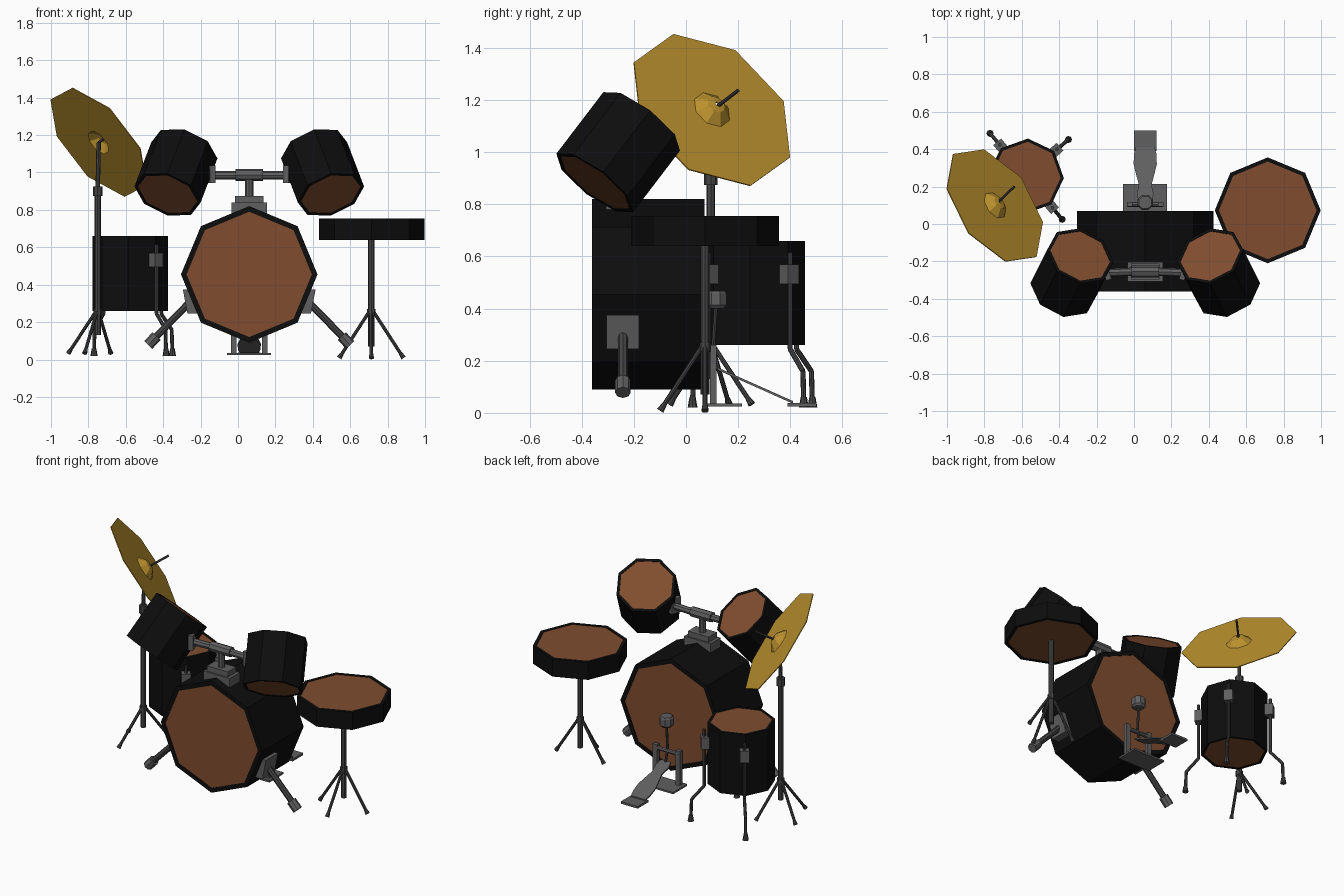
import bpy, bmesh, math
from mathutils import Vector, Matrix

if "Cube" in bpy.data.objects:
    bpy.data.objects.remove(bpy.data.objects["Cube"])


def material(name, r, g, b):
    m = bpy.data.materials.new(name)
    m.diffuse_color = (r, g, b, 1)
    m.use_nodes = True
    m.node_tree.nodes["Principled BSDF"].inputs["Base Color"].default_value = m.diffuse_color
    return m


BLACK = material("shell black", .004, .004, .004)
BROWN = material("head brown", .215, .075, .028)
GOLD = material("cymbal gold", .51, .29, .028)
STEEL = material("bracket grey", .115, .115, .115)
DARK = material("rod dark grey", .06, .06, .06)


def finish(name, bm, *mats):
    bmesh.ops.recalc_face_normals(bm, faces=bm.faces[:])
    me = bpy.data.meshes.new(name)
    bm.to_mesh(me)
    bm.free()
    for m in mats:
        me.materials.append(m)
    ob = bpy.data.objects.new(name, me)
    bpy.context.collection.objects.link(ob)
    return ob


def lathe(bm, center, axis, ref, rings, sides=8, caps=True, cap_mat=0):
    """Revolve (radius, height) rings round an axis; vertex 0 points along ref."""
    c, a = Vector(center), Vector(axis).normalized()
    u = Vector(ref)
    u = (u - a * u.dot(a)).normalized()
    v = a.cross(u)
    loops = []
    for r, h in rings:
        loops.append([bm.verts.new(c + a * h + r * (u * math.cos(t) + v * math.sin(t)))
                      for t in (2 * math.pi * i / sides for i in range(sides))])
    for p, q in zip(loops, loops[1:]):
        for i in range(sides):
            j = (i + 1) % sides
            bm.faces.new((p[i], p[j], q[j], q[i]))
    if caps:
        for lp in (loops[0], loops[-1]):
            bm.faces.new(lp).material_index = cap_mat


def drum(name, center, axis, ref, r, depth, rim):
    bm = bmesh.new()
    h = depth / 2
    lathe(bm, center, axis, ref,
          [(r - rim, -h + .003), (r - rim, -h), (r, -h), (r, h), (r - rim, h), (r - rim, h - .003)],
          cap_mat=1)
    return finish(name, bm, BLACK, BROWN)


def add_tube(bm, p, q, r1, r2=None, sides=8):
    p, q = Vector(p), Vector(q)
    d = q - p
    ref = Vector((1, 0, 0)) if abs(d.normalized().x) < .9 else Vector((0, 0, 1))
    lathe(bm, p, d, ref, [(r1, 0), (r2 or r1, d.length)], sides)


def tube(name, p, q, r1, r2=None, mat=DARK):
    bm = bmesh.new()
    add_tube(bm, p, q, r1, r2)
    return finish(name, bm, mat)


def box(name, center, size, mat=STEEL, angle=0):
    bm = bmesh.new()
    mx = Matrix.Translation(center) @ Matrix.Rotation(angle, 4, 'Z') @ Matrix.Diagonal((*size, 1))
    bmesh.ops.create_cube(bm, size=1, matrix=mx)
    return finish(name, bm, mat)


def extrude(name, pts, vec, mat=STEEL):
    bm = bmesh.new()
    f = bm.faces.new([bm.verts.new(p) for p in pts])
    new = bmesh.ops.extrude_face_region(bm, geom=[f])['geom']
    bmesh.ops.translate(bm, vec=vec, verts=[g for g in new if isinstance(g, bmesh.types.BMVert)])
    if not any(len(e.link_faces) == 1 for e in bm.edges):
        return finish(name, bm, mat)
    bm.faces.new([v for v in f.verts]) if not f.is_valid else None
    return finish(name, bm, mat)


CX = .06  # mirror plane of the bass drum group

# drums
drum("bass_drum", (CX, -.145, .455), (0, 1, 0), (0, 0, 1), .365, .43, .03)
drum("snare_drum", (.715, .073, .697), (0, 0, 1), (0, 1, 0), .283, .115, .022)
drum("floor_tom", (-.577, .255, .46), (0, 0, 1), (1, -.05, 0), .202, .40, .017)
for s, side in ((1, "right"), (-1, "left")):
    ax = Vector((-.29 * s, .58, .76)).normalized()
    drum(side + "_tom", (CX + .392 * s, -.26, 1.0), ax, ax.cross(Vector((1, 0, 0))), .185, .31, .018)

    # tom arm and end plate
    tube(side + "_tom_arm", (CX + .06 * s, -.255, .985), (CX + .2 * s, -.26, .985), .022, mat=STEEL)
    box(side + "_tom_plate", (CX + .205 * s, -.265, .99), (.03, .07, .095), STEEL, -.3 * s)

    # bass drum spur: wedge bracket, leg and rubber tip
    wedge = [(CX + s * x, -.305, z) for x, z in ((.355, .375), (.32, .375), (.26, .245), (.33, .245))]
    extrude(side + "_spur_bracket", wedge, (0, .125, 0))
    tube(side + "_spur_leg", (CX + .30 * s, -.242, .325), (CX + .51 * s, -.242, .11), .019)
    tube(side + "_spur_tip", (CX + .495 * s, -.242, .125), (CX + .54 * s, -.242, .078), .03, mat=STEEL)

    # pedal post
    box(side + "_pedal_post", (CX + .083 * s, .105, .145), (.03, .025, .23), STEEL)

# tom mount
base = box("tom_mount_base", (CX, -.255, .805), (.19, .105, .07))
box("tom_mount_cap", (CX, -.255, .855), (.15, .085, .04))
tube("tom_mount_post", (CX, -.255, .86), (CX, -.255, .975), .022, mat=STEEL)
tube("tom_mount_sleeve", (CX - .073, -.255, .987), (CX + .073, -.255, .987), .032, mat=STEEL)

# bass pedal
box("pedal_base", (CX, .142, .03), (.235, .145, .012))
box("pedal_heel", (CX, .445, .031), (.122, .11, .014))
tube("pedal_axle", (CX - .095, .105, .235), (CX + .095, .105, .235), .013, mat=STEEL)
tube("beater_shaft", (CX, .103, .235), (CX, .115, .41), .008)
bm = bmesh.new()
lathe(bm, (CX, .115, .435), (0, 0, 1), (1, .4, 0), [(.032, -.035), (.044, -.022), (.044, .022), (.036, .033)])
finish("beater_head", bm, STEEL)
tube("pedal_link", (CX, .108, .235), (CX, .125, .165), .008)
half = [(.41, .05), (.375, .06), (.32, .062), (.27, .05), (.21, .034), (.16, .045), (.12, .035)]
outline = [(CX + w, y, .04 + (.40 - y) * .446) for y, w in half]
outline += [(CX - w, y, .04 + (.40 - y) * .446) for y, w in reversed(half)]
extrude("pedal_footboard", outline, (0, 0, .01))

# floor tom legs with brackets
for i, deg in enumerate((130, 41, -50)):
    t = math.radians(deg)

    def at(r, z):
        return (-.577 + r * math.cos(t), .255 + r * math.sin(t), z)
    box(f"floor_tom_bracket_{i}", at(.213, .532), (.055, .055, .075), STEEL, t)
    bm = bmesh.new()
    path = [at(.22, .615), at(.22, .245), at(.295, .16), at(.3, .03)]
    for p, q in zip(path, path[1:]):
        add_tube(bm, p, q, .01)
    finish(f"floor_tom_leg_{i}", bm, DARK)
    tube(f"floor_tom_foot_{i}", at(.3, .02), at(.3, .06), .019, .012)


# tripods of snare and cymbal stands
def tripod(name, x, y, floor, top, bottom, angles):
    tube(name + "_pole", (x, y, bottom), (x, y, top), .017)
    tube(name + "_hub", (x, y, .235), (x, y, .27), .022)
    for i, deg in enumerate(angles):
        c, s = math.cos(math.radians(deg)), math.sin(math.radians(deg))
        foot = Vector((x + .172 * c, y + .172 * s, floor + .008))
        hip = Vector((x + .012 * c, y + .012 * s, .255))
        bm = bmesh.new()
        add_tube(bm, hip, foot, .009)
        add_tube(bm, foot.lerp(hip, .1), foot, .01, .014)
        finish(f"{name}_leg_{i}", bm, DARK)


tripod("snare_stand", .713, .073, 0, .645, .07, (0, 180, 270))
tripod("cymbal_stand", -.75, .095, .025, .91, .13, (66, 156, 246))
tube("cymbal_stand_collar", (-.75, .095, .875), (-.75, .095, .925), .026)
tube("cymbal_stand_upper_pole", (-.75, .095, .91), (-.745, .1, 1.16), .012)
tube("cymbal_rod", (-.745, .1, 1.16), (-.64, .2, 1.237), .007)

# cymbal: thin octagonal shell with hollow bell
bm = bmesh.new()
lathe(bm, (-.743, .1, 1.163), (.672, .476, .568), (-.137, -.145, .285),
      [(.355, 0), (.08, 0), (.038, .035), (.008, .04),
       (.008, .035), (.034, .03), (.076, -.005), (.355, -.005), (.355, 0)], caps=False)
bmesh.ops.remove_doubles(bm, verts=bm.verts[:], dist=1e-5)
finish("cymbal", bm, GOLD)
